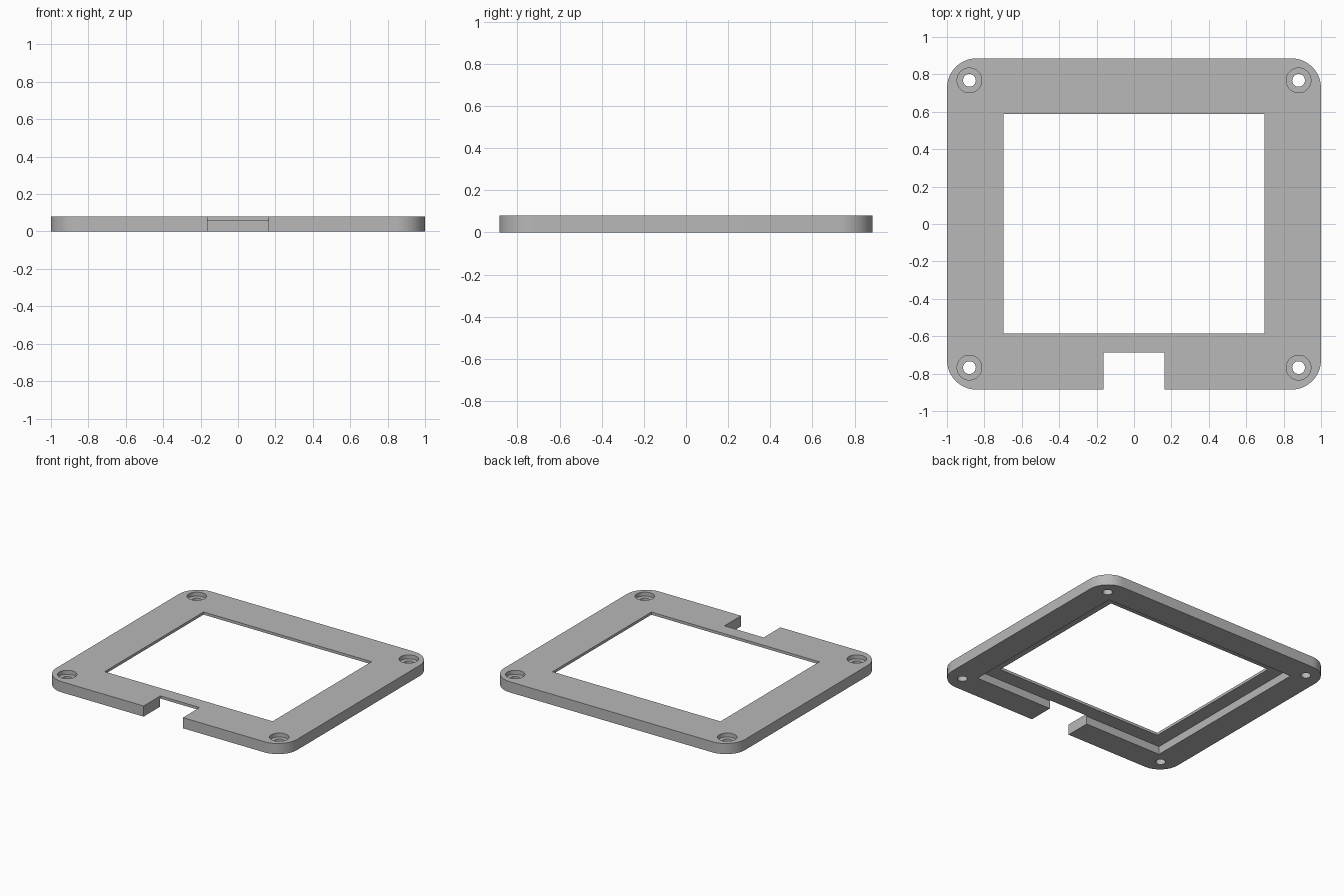
import bpy
import bmesh
import math

cube = bpy.data.objects.get("Cube")
if cube:
    bpy.data.objects.remove(cube, do_unlink=True)

HALF_X, HALF_Y, THICK = 1.0, 0.886, 0.08
LIP_Z = 0.06          # underside of the thin lip around the opening
CORNER = 0.16

grey = bpy.data.materials.new("plain grey")
grey.use_nodes = True
grey.diffuse_color = (0.48, 0.48, 0.48, 1)
grey.node_tree.nodes["Principled BSDF"].inputs["Base Color"].default_value = (0.48, 0.48, 0.48, 1)


def prism(name, outline, z0, z1):
    """Extrude a closed 2D outline between two heights."""
    bm = bmesh.new()
    base = bm.faces.new([bm.verts.new((x, y, z0)) for x, y in outline])
    top = bmesh.ops.extrude_face_region(bm, geom=[base])["geom"]
    bmesh.ops.translate(bm, vec=(0, 0, z1 - z0),
                        verts=[v for v in top if isinstance(v, bmesh.types.BMVert)])
    bmesh.ops.recalc_face_normals(bm, faces=bm.faces)
    mesh = bpy.data.meshes.new(name)
    bm.to_mesh(mesh)
    bm.free()
    mesh.materials.append(grey)
    obj = bpy.data.objects.new(name, mesh)
    bpy.context.collection.objects.link(obj)
    return obj


def arc(cx, cy, r, start, sweep, steps):
    return [(cx + r * math.cos(start + sweep * i / steps),
             cy + r * math.sin(start + sweep * i / steps)) for i in range(steps + 1)]


def rect(x0, x1, y0, y1):
    return [(x0, y0), (x1, y0), (x1, y1), (x0, y1)]


def circle(x, y, r):
    return arc(x, y, r, 0, math.tau, 48)[:-1]


# Rounded plate
outline = []
for i, (sx, sy) in enumerate([(1, 1), (-1, 1), (-1, -1), (1, -1)]):
    outline += arc(sx * (HALF_X - CORNER), sy * (HALF_Y - CORNER), CORNER,
                   i * math.pi / 2, math.pi / 2, 16)
frame = prism("bezel_frame", outline, 0, THICK)

# Window, underside recess and front cable notch
cutters = [
    prism("window_cutter", rect(-0.697, 0.697, -0.585, 0.587), -0.1, 0.2),
    prism("recess_cutter", rect(-0.805, 0.805, -0.695, 0.695), -0.1, LIP_Z),
    prism("notch_cutter", rect(-0.163, 0.163, -1.0, -0.688), -0.1, 0.2),
]

# Counterbored screw holes in the corners
for sx in (-1, 1):
    for sy in (-1, 1):
        x, y = sx * 0.88, sy * 0.768
        cutters.append(prism("screw_hole_cutter", circle(x, y, 0.034), -0.1, 0.2))
        cutters.append(prism("counterbore_cutter", circle(x, y, 0.066), THICK - 0.03, 0.2))

for cutter in cutters:
    cutter.hide_render = True
    mod = frame.modifiers.new(cutter.name, "BOOLEAN")
    mod.operation = "DIFFERENCE"
    mod.solver = "EXACT"
    mod.object = cutter

# Bake the cuts and drop the cutters
bpy.context.view_layer.update()
result = bpy.data.meshes.new_from_object(
    frame.evaluated_get(bpy.context.evaluated_depsgraph_get()))
frame.modifiers.clear()
frame.data = result
for cutter in cutters:
    bpy.data.objects.remove(cutter, do_unlink=True)

# Smooth the rounded walls, keep crisp edges
bpy.ops.object.select_all(action="DESELECT")
frame.select_set(True)
bpy.context.view_layer.objects.active = frame
bpy.ops.object.shade_smooth_by_angle(angle=math.radians(30))
